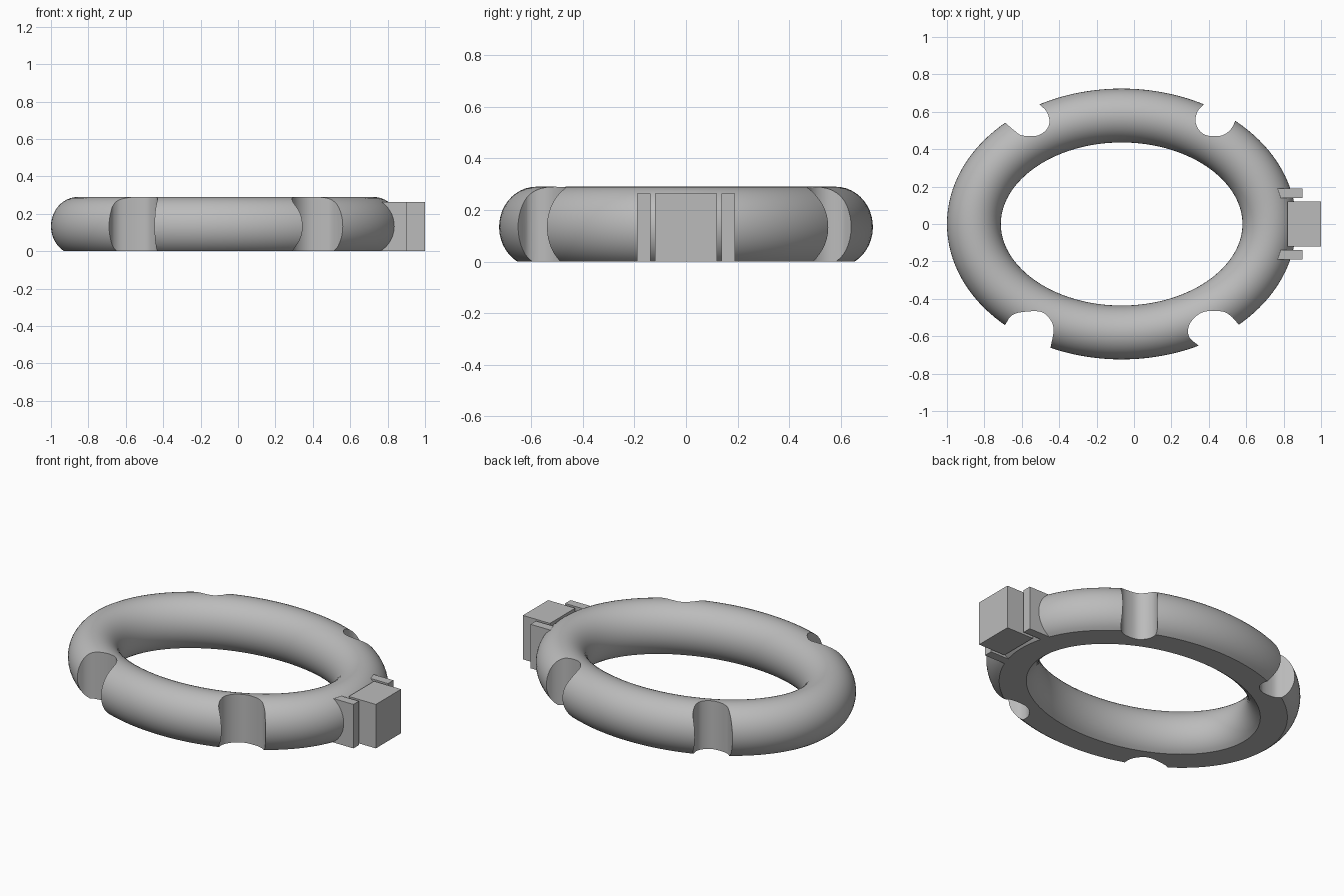
import bpy, bmesh, math
from mathutils import Vector

cube = bpy.data.objects.get("Cube")
if cube:
    bpy.data.objects.remove(cube, do_unlink=True)

grey = bpy.data.materials.new("plain grey")
grey.use_nodes = True
GREY = (0.5, 0.5, 0.5, 1)
grey.diffuse_color = GREY
grey.node_tree.nodes["Principled BSDF"].inputs["Base Color"].default_value = GREY


def finish(name, bm):
    bmesh.ops.recalc_face_normals(bm, faces=bm.faces)
    mesh = bpy.data.meshes.new(name)
    bm.to_mesh(mesh)
    bm.free()
    mesh.materials.append(grey)
    obj = bpy.data.objects.new(name, mesh)
    bpy.context.collection.objects.link(obj)
    return obj


def box(name, lo, hi):
    bm = bmesh.new()
    bmesh.ops.create_cube(bm, size=1)
    for v in bm.verts:
        v.co = Vector([(a + b) / 2 + c * (b - a) for a, b, c in zip(lo, hi, v.co)])
    return finish(name, bm)


def smooth_path(pts, steps=6):
    """Catmull-Rom curve through the points."""
    p = [Vector(q) for q in pts]
    p = [2 * p[0] - p[1]] + p + [2 * p[-1] - p[-2]]
    out = []
    for a, b, c, d in zip(p, p[1:], p[2:], p[3:]):
        for k in range(steps):
            t = k / steps
            out.append(0.5 * (2 * b + (c - a) * t + (2 * a - 5 * b + 4 * c - d) * t * t
                              + (3 * b - a - 3 * c + d) * t ** 3))
    return out + [p[-2]]


# Oval ring: round tube with a flat underside, swept along an ellipse
CX, RX, RY = -0.066, 0.79, 0.58
TUBE, TUBE_Z, MID_Z = 0.144, 0.156, 0.134
N, M = 128, 36
cut = math.asin(MID_Z / TUBE_Z)
bm = bmesh.new()
rings = []
for i in range(N):
    t = 2 * math.pi * i / N
    centre = Vector((RX * math.cos(t) + CX, RY * math.sin(t)))
    normal = Vector((RY * math.cos(t), RX * math.sin(t))).normalized()
    ring = []
    for j in range(M + 1):
        a = -cut + (math.pi + 2 * cut) * j / M
        p = centre + normal * TUBE * math.cos(a)
        ring.append(bm.verts.new((p.x, p.y, MID_Z + TUBE_Z * math.sin(a))))
    rings.append(ring)
for i in range(N):
    r, s = rings[i], rings[(i + 1) % N]
    for j in range(M + 1):
        k = (j + 1) % (M + 1)
        bm.faces.new((r[j], s[j], s[k], r[k]))
oval_ring = finish("oval_ring", bm)

# Four upright finger notches in the outer wall
notches = {
    "back_right": [(-.69, .543), (-.64, .5), (-.596, .473), (-.516, .473),
                   (-.468, .505), (-.452, .548), (-.468, .602), (-.511, .644)],
    "back_left": [(.377, .644), (.34, .602), (.329, .548), (.35, .5),
                  (.393, .473), (.468, .473), (.516, .505), (.543, .553)],
    "front_right": [(-.687, -.537), (-.66, -.495), (-.612, -.473), (-.505, -.468),
                    (-.452, -.505), (-.43, -.564), (-.446, -.66)],
    "front_left": [(.345, -.65), (.297, -.607), (.291, -.553), (.324, -.5),
                   (.382, -.468), (.473, -.468), (.521, -.495), (.559, -.537)],
}
cutters = []
for name, pts in notches.items():
    path = smooth_path(pts)
    # carry both ends outward past the ring wall
    out = Vector((path[0] + path[-1])).normalized() * 0.2
    outline = [path[0] + out] + path + [path[-1] + out]
    bm = bmesh.new()
    face = bm.faces.new([bm.verts.new((p.x, p.y, -0.1)) for p in outline])
    ext = bmesh.ops.extrude_face_region(bm, geom=[face])
    for v in ext["geom"]:
        if isinstance(v, bmesh.types.BMVert):
            v.co.z = 0.4
    cutter = finish(name + "_notch_cutter", bm)
    cutter.hide_render = True
    cutters.append(cutter)
    mod = oval_ring.modifiers.new(name + "_notch", 'BOOLEAN')
    mod.operation, mod.solver, mod.object = 'DIFFERENCE', 'EXACT', cutter

bpy.context.view_layer.update()
depsgraph = bpy.context.evaluated_depsgraph_get()
carved = bpy.data.meshes.new_from_object(oval_ring.evaluated_get(depsgraph))
oval_ring.modifiers.clear()
oval_ring.data = carved
for c in cutters:
    bpy.data.objects.remove(c, do_unlink=True)

for o in bpy.context.selected_objects:
    o.select_set(False)
oval_ring.select_set(True)
bpy.context.view_layer.objects.active = oval_ring
bpy.ops.object.shade_smooth_by_angle(angle=math.radians(30))

# End block held between two thin side brackets
TOP = 0.264
box("end_block", (0.82, -0.12, 0), (1, 0.12, TOP))
for name, side in (("back_bracket", 1), ("front_bracket", -1)):
    y0, y1 = sorted((side * 0.138, side * 0.19))
    box(name, (0.76, y0, 0), (0.9, y1, TOP))
